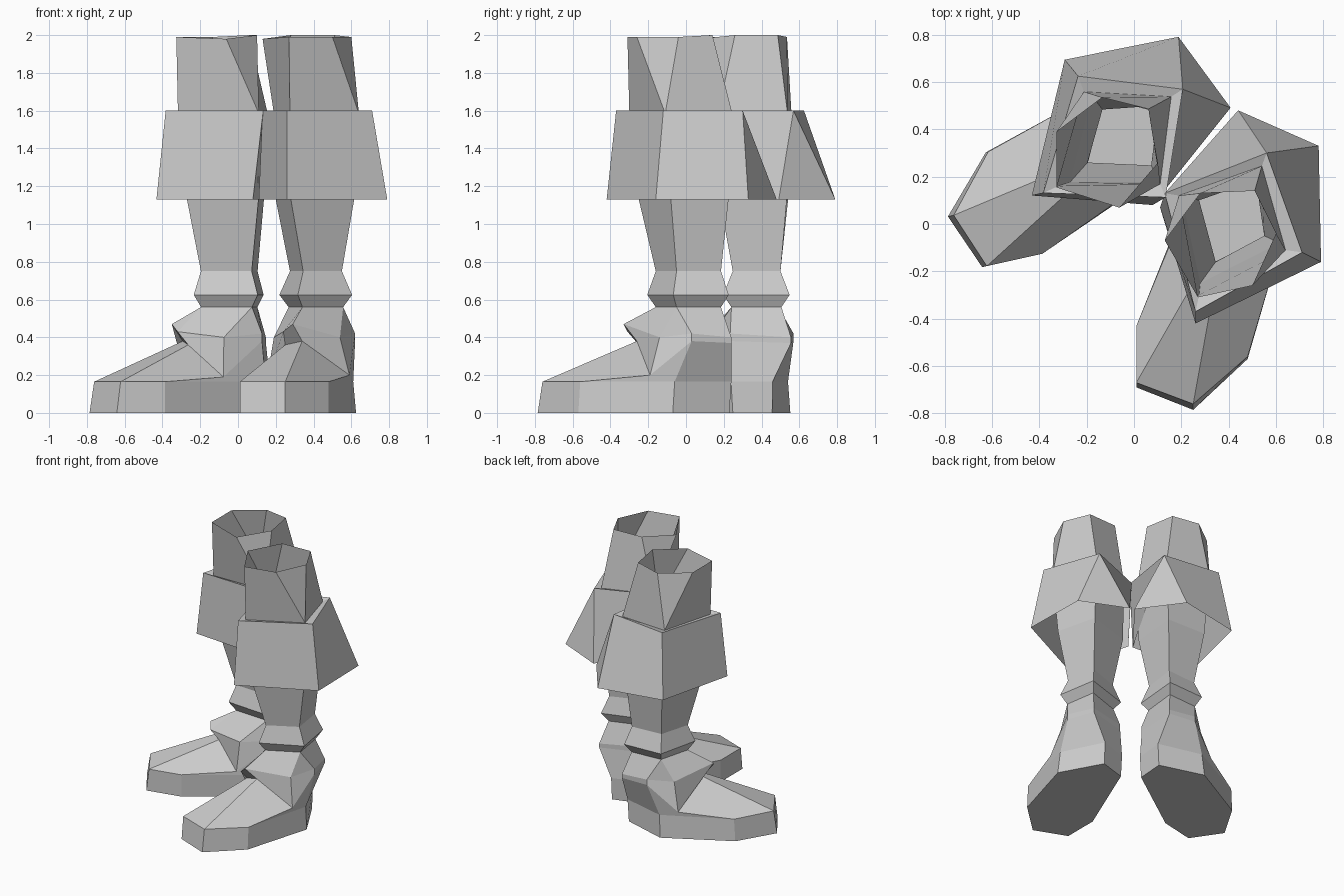
import bpy, bmesh
from mathutils import Vector

if "Cube" in bpy.data.objects:
    bpy.data.objects.remove(bpy.data.objects["Cube"])

# Symmetry plane of the pair: the feet face diagonally
N = Vector((0.78, -0.626, 0)).normalized()
OFF = 0.026
SHIFT = Vector((-0.006, -0.01, 0))


def at(z, pts):
    return [(x, y, z) for x, y in pts]


def scaled(pts, sx, sy, c=(0.415, 0.02)):
    return [(c[0] + (x - c[0]) * sx, c[1] + (y - c[1]) * sy) for x, y in pts]


def loft(name, rings, cap_bottom=False):
    """Bridge equal-length rings, then add the mirrored twin."""
    for side in ("right", "left"):
        bm = bmesh.new()
        loops = []
        for ring in rings:
            loop = []
            for p in ring:
                p = Vector(p)
                if side == "left":
                    p = p - 2 * (p.dot(N) - OFF) * N + SHIFT
                loop.append(bm.verts.new(p))
            loops.append(loop)
        n = len(loops[0])
        for a, b in zip(loops, loops[1:]):
            for i in range(n):
                j = (i + 1) % n
                q = [a[i], a[j], b[j], b[i]]
                bm.faces.new(q if side == "left" else q[::-1])
        if cap_bottom:
            q = loops[-1]
            bm.faces.new(q if side == "left" else q[::-1])
        # repeated points collapse so quads become triangles
        bmesh.ops.remove_doubles(bm, verts=bm.verts, dist=0.0005)
        bmesh.ops.recalc_face_normals(bm, faces=bm.faces)
        me = bpy.data.meshes.new(name)
        bm.to_mesh(me)
        bm.free()
        ob = bpy.data.objects.new(f"{side}_{name}", me)
        bpy.context.collection.objects.link(ob)


# Shared four-sided ankle section: front, outer, back, inner
ankle = [(.345, -.16), (.55, -.05), (.515, .185), (.275, .10)]

# Upper leg: open six-sided top closing to four sides
f, o, b, i = thigh = [(.275, -.30), (.64, -.11), (.54, .245), (.19, .12)]
loft("upper_leg", [
    [(.27, -.31, 1.99), (.50, -.26, 1.99), (.60, -.04, 1.99),
     (.51, .14, 2.0), (.28, .13, 2.0), (.13, -.07, 1.98)],
    at(1.585, [f, o, o, b, i, i])])

# Lower leg: tapers to the ankle
loft("lower_leg", [
    at(1.585, thigh),
    at(1.13, [(.28, -.25), (.615, -.08), (.54, .225), (.20, .12)]),
    at(0.75, ankle)])

# Flared shorts leg with a narrow rim on top
loft("shorts_flare", [
    at(1.585, [f, o, b, b, i]),
    at(1.60, [(.26, -.37), (.71, -.12), (.56, .30), (.56, .30), (.13, .13)]),
    at(1.13, [(.26, -.42), (.79, -.16), (.78, .33), (.44, .48), (.11, .07)])])

# Sock cuff
A, B, C, D = neck = scaled(ankle, 1.05, 1.0)
loft("sock_cuff", [at(.75, ankle), at(.625, scaled(ankle, 1.4, 1.25)), at(.56, neck)])

# Boot: ankle, pointed collar dropping to the sides, instep, welt, sole
loft("boot", [
    at(.56, [A, A, B, B, C, D, D]),
    [(.24, -.31, .43), (.29, -.33, .47), (.54, -.14, .40), (.62, .03, .42),
     (.56, .24, .40), (.25, .15, .42), (.19, -.07, .40)],
    [(.25, -.25, .36), (.34, -.26, .38), (.59, -.19, .20), (.62, .03, .38),
     (.56, .24, .37), (.25, .15, .38), (.155, -.08, .19)],
    at(.165, [(.01, -.67), (.25, -.76), (.48, -.56), (.61, -.06), (.46, .24), (.25, .17), (.01, -.43)]),
    at(0, [(.01, -.69), (.25, -.785), (.48, -.57), (.625, -.07), (.46, .23), (.26, .17), (.01, -.43)])],
    cap_bottom=True)
